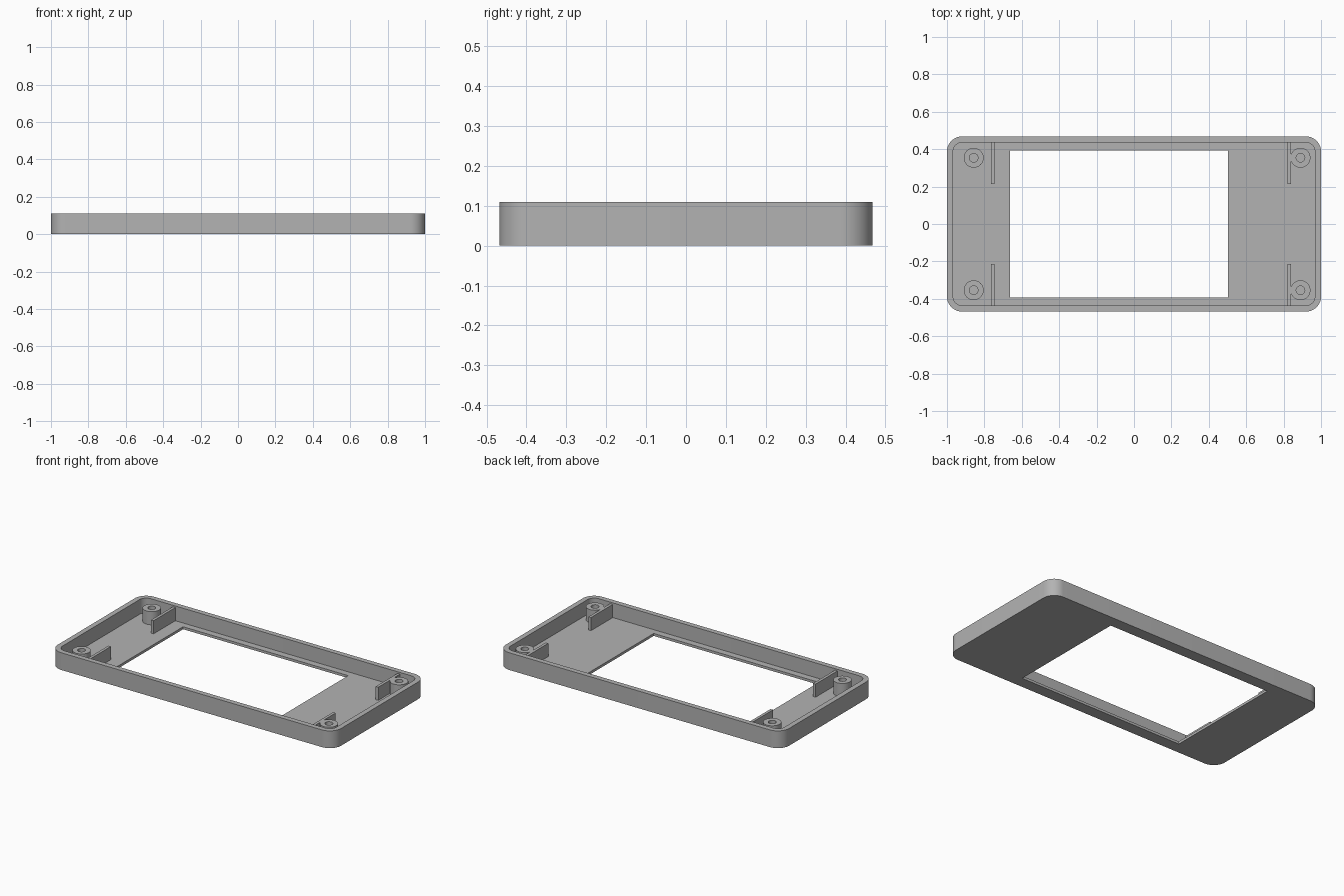
import bpy
import bmesh
from math import cos, sin, pi, radians

cube = bpy.data.objects.get("Cube")
if cube:
    bpy.data.objects.remove(cube, do_unlink=True)

LENGTH, WIDTH, HEIGHT = 2.0, 0.936, 0.11
WALL, FLOOR = 0.033, 0.016
CORNER = 0.08

grey = bpy.data.materials.new("plain grey")
grey.use_nodes = True
colour = (0.45, 0.45, 0.45, 1)
grey.diffuse_color = colour
grey.node_tree.nodes["Principled BSDF"].inputs["Base Color"].default_value = colour


def make_object(name, bm):
    bmesh.ops.recalc_face_normals(bm, faces=bm.faces)
    mesh = bpy.data.meshes.new(name)
    bm.to_mesh(mesh)
    bm.free()
    mesh.materials.append(grey)
    obj = bpy.data.objects.new(name, mesh)
    bpy.context.collection.objects.link(obj)
    return obj


def slab(name, x0, x1, y0, y1, z0, z1, radius=0, steps=12):
    """Upright block with optionally rounded vertical corners."""
    bm = bmesh.new()
    points = []
    corners = [(x1, y1, -1, -1), (x0, y1, 1, -1), (x0, y0, 1, 1), (x1, y0, -1, 1)]
    for i, (x, y, sx, sy) in enumerate(corners):
        if radius == 0:
            points.append((x, y))
            continue
        for k in range(steps + 1):
            a = pi / 2 * (i + k / steps)
            points.append((x + sx * radius + radius * cos(a),
                           y + sy * radius + radius * sin(a)))
    base = bm.faces.new([bm.verts.new((x, y, z0)) for x, y in points])
    top = bmesh.ops.extrude_face_region(bm, geom=[base])
    moved = [v for v in top["geom"] if isinstance(v, bmesh.types.BMVert)]
    bmesh.ops.translate(bm, verts=moved, vec=(0, 0, z1 - z0))
    return make_object(name, bm)


def tube(name, x, y, profile, steps=40):
    """Ring made by spinning a closed (radius, height) profile."""
    bm = bmesh.new()
    rings = [[bm.verts.new((x + r * cos(2 * pi * k / steps),
                            y + r * sin(2 * pi * k / steps), z))
              for k in range(steps)] for r, z in profile]
    for i, ring in enumerate(rings):
        after = rings[(i + 1) % len(rings)]
        for k in range(steps):
            n = (k + 1) % steps
            bm.faces.new((ring[k], ring[n], after[n], after[k]))
    return make_object(name, bm)


def cut(target, cutter):
    mod = target.modifiers.new("cut", 'BOOLEAN')
    mod.operation = 'DIFFERENCE'
    mod.solver = 'EXACT'
    mod.object = cutter
    bpy.ops.object.select_all(action='DESELECT')
    bpy.context.view_layer.objects.active = target
    target.select_set(True)
    bpy.ops.object.modifier_apply(modifier=mod.name)
    bpy.data.objects.remove(cutter, do_unlink=True)


# Open tray with rounded corners, hollowed and cut through by the window
hx, hy = LENGTH / 2, WIDTH / 2
ix, iy = hx - WALL, hy - WALL
tray = slab("tray", -hx, hx, -hy, hy, 0, HEIGHT, CORNER)
cut(tray, slab("cavity_cutter", -ix, ix, -iy, iy, FLOOR, HEIGHT + 0.1, CORNER - WALL))
cut(tray, slab("window_cutter", -0.663, 0.503, -0.393, 0.393, -0.1, HEIGHT))
parts = [tray]

# Ribs and screw posts, mirrored front to back
RIB_TOP, POST_TOP, SINK = 0.1, 0.1, 0.004
post = [(0.053, FLOOR - SINK), (0.053, POST_TOP), (0.023, POST_TOP), (0.023, FLOOR - SINK)]
for side, rib_x, post_x in (("right", -0.756, -0.857), ("left", 0.831, 0.89)):
    for end, s in (("front", -1), ("back", 1)):
        y0, y1 = sorted((s * 0.215, s * (iy + SINK)))
        slab(f"{end}_{side}_rib", rib_x - 0.009, rib_x + 0.009, y0, y1,
             FLOOR - SINK, RIB_TOP)
        parts.append(tube(f"{end}_{side}_screw_post", post_x, s * 0.354, post))

# Smooth the round walls, keep the edges crisp
bpy.ops.object.select_all(action='DESELECT')
for obj in parts:
    obj.select_set(True)
bpy.context.view_layer.objects.active = tray
bpy.ops.object.shade_smooth_by_angle(angle=radians(30))
